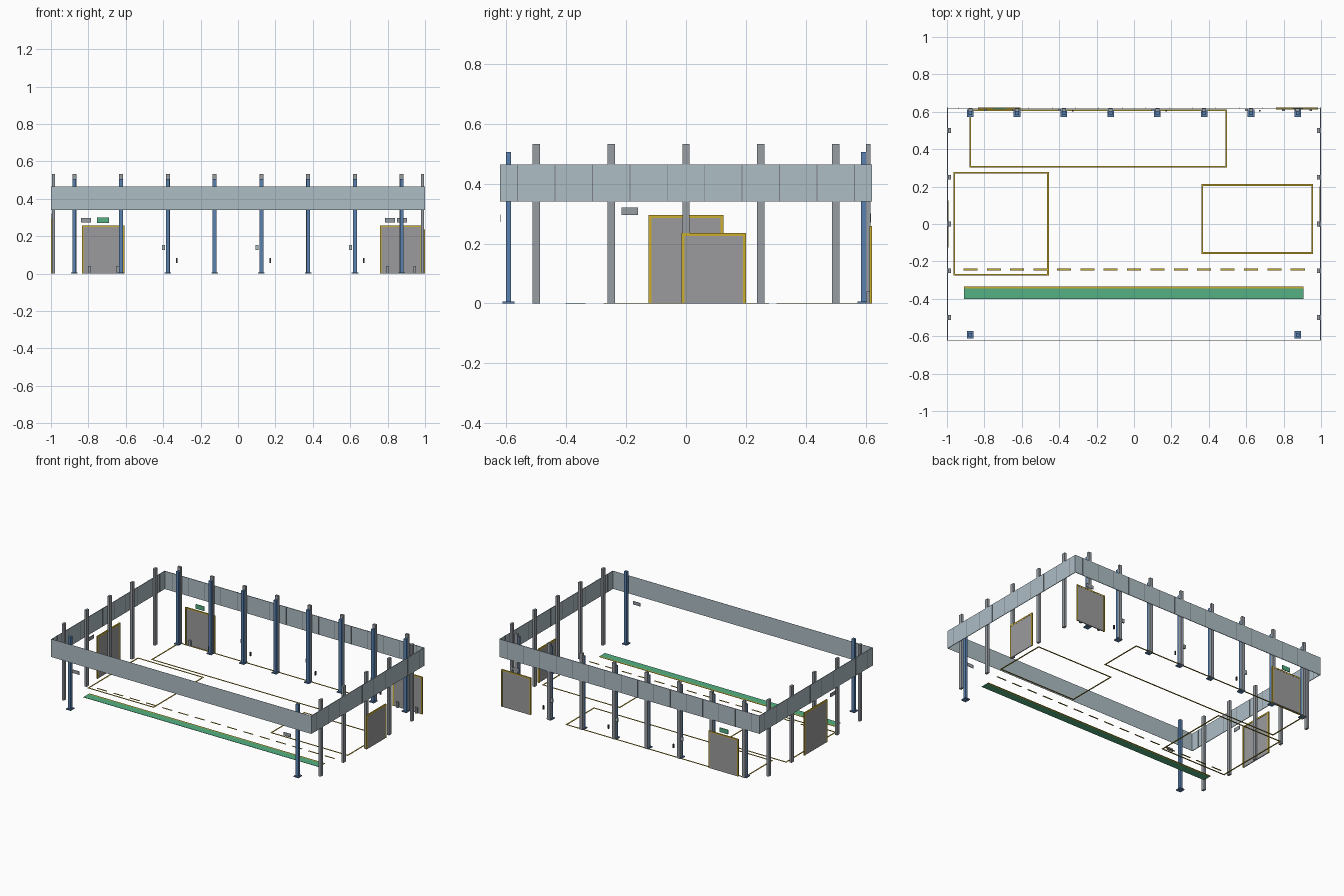
import bpy
import bmesh
from mathutils import Vector

cube = bpy.data.objects.get("Cube")
if cube:
    bpy.data.objects.remove(cube, do_unlink=True)


def material(name, r, g, b):
    m = bpy.data.materials.new(name)
    m.use_nodes = True
    m.diffuse_color = (r, g, b, 1)
    bsdf = m.node_tree.nodes["Principled BSDF"]
    bsdf.inputs["Base Color"].default_value = (r, g, b, 1)
    bsdf.inputs["Roughness"].default_value = 0.7
    return m


cladding = material("pale blue grey cladding", 0.42, 0.51, 0.56)
steel = material("grey steel", 0.31, 0.34, 0.37)
blue = material("blue steel", 0.10, 0.22, 0.43)
panel_grey = material("door grey", 0.33, 0.33, 0.34)
yellow = material("safety yellow", 0.60, 0.42, 0.03)
green = material("walkway green", 0.09, 0.44, 0.23)
dark = material("dark grey", 0.05, 0.05, 0.06)
seam_grey = material("seam grey", 0.20, 0.22, 0.24)


def boxes(name, mat, spans):
    """One object from boxes, each given as (x0, x1), (y0, y1), (z0, z1)."""
    bm = bmesh.new()
    for span in spans:
        low = Vector([min(s) for s in span])
        high = Vector([max(s) for s in span])
        made = bmesh.ops.create_cube(bm, size=1)["verts"]
        for v in made:
            v.co = (low + high) / 2 + v.co * (high - low)
    mesh = bpy.data.meshes.new(name)
    bm.to_mesh(mesh)
    bm.free()
    mesh.materials.append(mat)
    obj = bpy.data.objects.new(name, mesh)
    bpy.context.collection.objects.link(obj)
    return obj


def around(c, width):
    return (c - width / 2, c + width / 2)


W, D = 1.0, 0.622            # half width and half depth
BAND = (0.34, 0.465)         # height range of the cladding band
bays = [-0.875 + 0.25 * i for i in range(8)]
side_bays = [-0.5 + 0.25 * i for i in range(5)]

# Cladding band round the top
boxes("front_band", cladding, [((-W, W), (-D, -D + 0.001), BAND)])
boxes("back_band", cladding, [((-W, W), (D - 0.005, D - 0.001), BAND)])
boxes("side_bands", cladding,
      [((s * (W - 0.005), s * (W - 0.001)), (-D, D), BAND) for s in (-1, 1)])

# Panel joints on the sides and back
joints = [((s * (W - 0.006), s * W), around(-0.5625 + 0.125 * i, 0.003), BAND)
          for s in (-1, 1) for i in range(10)]
joints += [(around(-0.9375 + 0.125 * i, 0.003), (D - 0.006, D), BAND) for i in range(16)]
boxes("band_joints", seam_grey, joints)

# Grey wall posts
boxes("back_wall_posts", steel,
      [(around(x, 0.022), (0.601, D - 0.005), (0, 0.532)) for x in bays])
boxes("side_wall_posts", steel,
      [((s * 0.979, s * 0.995), around(y, 0.025), (0, 0.532))
       for s in (-1, 1) for y in side_bays])

# Blue main columns with base plates
spots = [(x, 0.593) for x in bays] + [(s * 0.875, -0.593) for s in (-1, 1)]
boxes("main_columns", blue,
      [(around(x, 0.02), around(y, 0.018), (0, 0.506)) for x, y in spots])
boxes("column_base_plates", blue,
      [(around(x, 0.036), around(y, 0.04), (0, 0.007)) for x, y in spots])


def door(name, along, wall, start, end, height, rim):
    """Door panel with a yellow surround, in a wall along x or along y."""
    side = 1 if wall > 0 else -1
    frame = (wall - side * 0.009, wall)
    leaf = (wall - side * 0.007, wall - side * 0.001)

    def place(run, depth, z):
        return (run, depth, z) if along == "x" else (depth, run, z)

    boxes(name + "_panel", panel_grey,
          [place((start + rim, end - rim), leaf, (0, height - rim))])
    boxes(name + "_frame", yellow,
          [place((start, start + rim), frame, (0, height)),
           place((end - rim, end), frame, (0, height)),
           place((start + rim, end - rim), frame, (height - rim, height))])


door("back_right_door", "x", D, -0.835, -0.607, 0.258, 0.008)
door("back_left_door", "x", D, 0.76, 0.985, 0.258, 0.008)
door("left_door", "y", W, -0.015, 0.2, 0.235, 0.01)
door("right_door", "y", -W, -0.125, 0.125, 0.295, 0.01)

# Door guards beside the back doors
boxes("door_guards", steel,
      [(around(x, 0.016), (0.603, 0.613), (0, 0.04)) for x in (-0.795, -0.645, 0.8, 0.945)])

# Sign plates
boxes("front_signs", steel,
      [(around(s * 0.813, 0.054), (-D, -D + 0.002), (0.273, 0.297)) for s in (-1, 1)])
boxes("back_left_sign", steel, [(around(0.877, 0.054), (0.615, 0.618), (0.273, 0.297))])
boxes("right_sign", steel, [((-0.998, -0.995), around(-0.188, 0.054), (0.295, 0.321))])
boxes("exit_sign", green, [(around(-0.722, 0.064), (0.613, 0.618), (0.27, 0.3))])

# Small wall equipment by the columns
boxes("switch_boxes", cladding,
      [(around(x, 0.016), (0.605, 0.615), (0.127, 0.153)) for x in (-0.398, 0.102, 0.602)])
boxes("extinguishers", dark,
      [(around(x, 0.008), (0.602, 0.61), (0.058, 0.085)) for x in (-0.328, 0.172, 0.672)])


def floor_outline(name, x0, x1, y0, y1, w=0.009):
    z = (0, 0.002)
    boxes(name, yellow,
          [((x0, x1), (y0, y0 + w), z), ((x0, x1), (y1 - w, y1), z),
           ((x0, x0 + w), (y0 + w, y1 - w), z), ((x1 - w, x1), (y0 + w, y1 - w), z)])


# Floor markings
floor_outline("back_zone_line", -0.88, 0.497, 0.302, 0.613)
floor_outline("right_zone_line", -0.965, -0.455, -0.275, 0.278)
floor_outline("left_zone_line", 0.36, 0.957, -0.16, 0.213)
boxes("dashed_lane_line", yellow,
      [((x, x + 0.075), around(-0.243, 0.009), (0, 0.002))
       for x in [-0.912 + 0.125 * i for i in range(15)]])
boxes("walkway", green, [((-0.908, 0.905), (-0.402, -0.346), (0, 0.002))])
boxes("walkway_edge_line", yellow, [((-0.908, 0.905), (-0.346, -0.335), (0, 0.002))])
